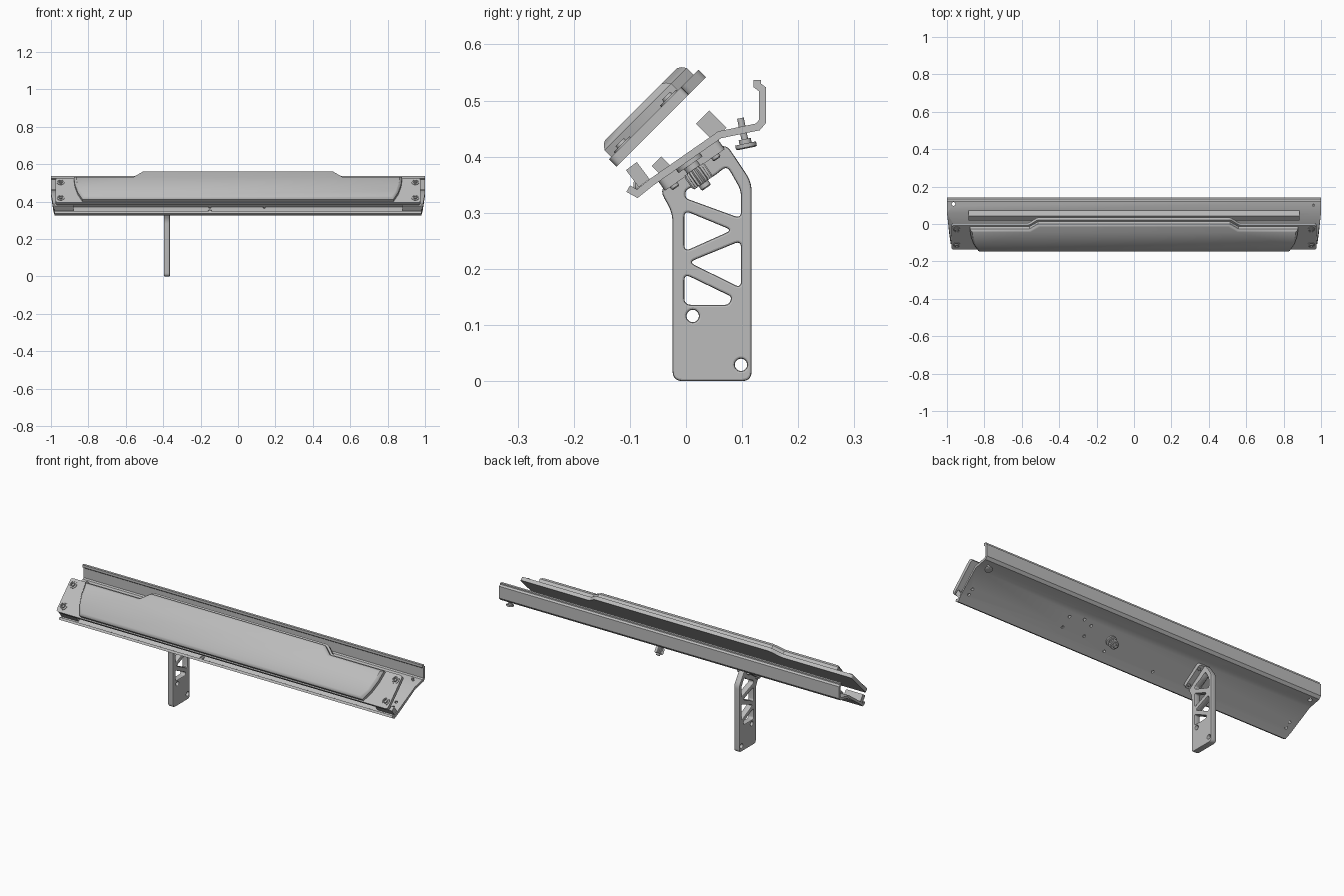
import bpy, bmesh, math
from mathutils import Matrix, Vector

cube = bpy.data.objects.get("Cube")
if cube:
    bpy.data.objects.remove(cube, do_unlink=True)

grey = bpy.data.materials.new("satin grey")
grey.use_nodes = True
colour = (0.5, 0.5, 0.5, 1)
grey.diffuse_color = colour
grey.node_tree.nodes["Principled BSDF"].inputs["Base Color"].default_value = colour


def finish(name, mesh, frame=None, smooth=True):
    if frame:
        mesh.transform(frame)
    mesh.materials.clear()
    mesh.materials.append(grey)
    ob = bpy.data.objects.new(name, mesh)
    bpy.context.collection.objects.link(ob)
    if smooth:
        bpy.ops.object.select_all(action='DESELECT')
        ob.select_set(True)
        bpy.context.view_layer.objects.active = ob
        bpy.ops.object.shade_smooth_by_angle(angle=math.radians(30))
    return ob


def axes(x, y, z, origin):
    m = Matrix((x, y, z)).transposed().to_4x4()
    m.translation = origin
    return m


def loft(name, rings, frame=None):
    """Skin equal-length rings of 3D points and cap both ends."""
    bm = bmesh.new()
    loops = [[bm.verts.new(p) for p in ring] for ring in rings]
    n = len(loops[0])
    for a, b in zip(loops, loops[1:]):
        for i in range(n):
            j = (i + 1) % n
            bm.faces.new((a[i], a[j], b[j], b[i]))
    bm.faces.new(loops[0][::-1])
    bm.faces.new(loops[-1])
    bmesh.ops.recalc_face_normals(bm, faces=bm.faces)
    mesh = bpy.data.meshes.new(name)
    bm.to_mesh(mesh)
    bm.free()
    return finish(name, mesh, frame)


def rounded(points, radius, steps=5):
    out = []
    pts = [Vector(p) for p in points]
    for i, p in enumerate(pts):
        a, b = pts[i - 1] - p, pts[(i + 1) % len(pts)] - p
        r = min(radius, a.length * 0.45, b.length * 0.45)
        a, b = p + a.normalized() * r, p + b.normalized() * r
        for k in range(steps + 1):
            t = k / steps
            out.append(a * (1 - t) ** 2 + p * 2 * t * (1 - t) + b * t * t)
    return out


def circle(r, n=24, centre=(0, 0)):
    return [Vector((centre[0] + r * math.cos(math.tau * i / n),
                    centre[1] + r * math.sin(math.tau * i / n))) for i in range(n)]


def turned(name, stages, frame, n=24):
    """Round part from (height, radius) stages."""
    return loft(name, [[(*p, h) for p in circle(r, n)] for h, r in stages], frame)


def box(name, centre, size, frame):
    cx, cy, cz = centre
    a, b, c = (s / 2 for s in size)
    ring = [(-a, -b), (a, -b), (a, b), (-a, b)]
    return loft(name, [[(cx + p, cy + q, cz + h) for p, q in ring] for h in (-c, c)], frame)


X = Vector((1, 0, 0))
slope = math.atan2(0.085, 0.122)
along = Vector((0, math.cos(slope), math.sin(slope)))
floor = axes(X, along, X.cross(along), (0, 0, 0.397))      # tray floor frame
under = axes(X, -along, X.cross(-along), (0, 0, 0.397))    # z points below the floor

# Tray: bent sheet with a front lip and a hooked back wall
path = [(-.103, .343), (-.087, .334), (-.062, .354), (.06, .439), (.128, .453),
        (.1365, .463), (.1365, .52), (.127, .527), (.127, .537)]
pts = [Vector(p) for p in path]
left, right = [], []
for i, p in enumerate(pts):
    d0 = (p - pts[i - 1]).normalized() if i else (pts[1] - p).normalized()
    d1 = (pts[i + 1] - p).normalized() if i < len(pts) - 1 else d0
    n0, n1 = Vector((-d0.y, d0.x)), Vector((-d1.y, d1.x))
    m = (n0 + n1).normalized()
    m *= 0.0065 / max(m.dot(n0), 0.5)
    left.append(p + m)
    right.append(p - m)
profile = left + right[::-1]


def end(y):
    return 1 - 0.02 * min(1, max(0, -y - 0.02) / 0.06)


tray = loft("tray", [[(s * end(p.x), p.x, p.y) for p in profile] for s in (-1, 1)])

# Small holes through the tray floor and its back ledge
bm = bmesh.new()
spots = [(x, v) for x in (-.95, .95) for v in (-.06, -.03)]
spots += [(x, v) for x in (.28, .41) for v in (-.03, .03)] + [(.33, .045), (.14, -.06), (-.15, -.06)]
for x, v in spots:
    bmesh.ops.create_cone(bm, cap_ends=True, segments=16, radius1=.007, radius2=.007, depth=.06,
                          matrix=floor @ Matrix.Translation((x, v, 0)))
bmesh.ops.create_cone(bm, cap_ends=True, segments=16, radius1=.01, radius2=.01, depth=.06,
                      matrix=Matrix.Translation((-.965, .107, .449)))
mesh = bpy.data.meshes.new("hole_cutter")
bm.to_mesh(mesh)
bm.free()
cutter = finish("hole_cutter", mesh, smooth=False)
cutter.hide_render = True
cutter.hide_viewport = True
mod = tray.modifiers.new("holes", 'BOOLEAN')
mod.operation = 'DIFFERENCE'
mod.solver = 'EXACT'
mod.object = cutter

# Long bars on the tray floor, turned to face the cover
c = math.sqrt(0.5)
U, N = Vector((0, c, c)), Vector((0, -c, c))
box("rear_bar", (0, 0, 0), (1.77, .043, .033), axes(X, N, -U, (0, .045, .455)))
box("front_bar", (0, 0, 0), (1.77, .027, .024), axes(X, N, -U, (0, -.043, .382)))
for side, s in (("left", 1), ("right", -1)):
    frame = axes(X, Vector((0, .6, -.8)), Vector((0, .8, .6)), (0, -.086, .368))
    box(side + "_end_block", (s * .93, 0, 0), (.1, .038, .024), frame)

# Cover: stepped plate with a raised chamfered pad, tilted to the front
cover = axes(X, U, N, (0, -.124, .382))


def mirrored(half):
    return half + [(-x, u) for x, u in reversed(half)]


plate = rounded(mirrored([(.975, 0), (.975, .182), (.565, .182), (.515, .226)]), .014)
loft("cover_plate", [[(*p, h) for p in plate] for h in (0, .019)], cover)


def pad(i):
    half = [(.832 - i, .006 + i), (.857 - i, .06), (.872 - i, .115), (.878 - i, .174 - i),
            (.56 - i / 2, .174 - i), (.512 - i / 2, .213 - i)]
    return mirrored(half)


loft("cover_pad", [[(*p, h) for p in pad(i)]
                   for h, i in ((.018, 0), (.036, 0), (.044, .006), (.048, .013))], cover)

# Cover screws with washers and hollow heads
for s in (-1, 1):
    for u in (.035, .152):
        turned("cover_screw", [(.018, .02), (.022, .02), (.022, .016), (.02, .015), (.02, .011),
                               (.027, .01), (.027, .006), (.022, .005)],
               cover @ Matrix.Translation((s * .948, u, 0)))

# Handle: flat blade with lattice openings and a softened rim
outline = rounded([(-.024, 0), (.117, 0), (.117, .355), (.07, .425), (-.048, .342), (-.024, .3)], .018)
openings = [
    [(-.001, .34), (.05, .365), (.073, .384), (.098, .34), (.098, .29), (-.001, .326)],
    [(-.003, .304), (.082, .269), (-.003, .231)],
    [(.098, .25), (.098, .166), (.005, .212)],
    [(-.003, .191), (.082, .15), (.076, .136), (-.003, .136)],
]
curve = bpy.data.curves.new("handle", 'CURVE')
curve.dimensions = '2D'
curve.fill_mode = 'BOTH'
curve.extrude = .012
curve.bevel_depth = .004
curve.bevel_resolution = 1
curve.offset = -.004
loops = [outline] + [rounded(o, .012) for o in openings]
loops += [circle(.011, 24, p) for p in ((.012, .116), (.098, .029))]
for loop in loops:
    sp = curve.splines.new('POLY')
    sp.points.add(len(loop) - 1)
    for q, p in zip(sp.points, loop):
        q.co = (p.x, p.y, 0, 1)
    sp.use_cyclic_u = True
temp = bpy.data.objects.new("handle_curve", curve)
bpy.context.collection.objects.link(temp)
bpy.context.view_layer.update()
mesh = bpy.data.meshes.new_from_object(temp.evaluated_get(bpy.context.evaluated_depsgraph_get()))
bpy.data.objects.remove(temp, do_unlink=True)
finish("handle", mesh, axes(Vector((0, 1, 0)), Vector((0, 0, 1)), X, (-.38, 0, 0)))

# Handle mount under the tray, with its bolts
mount = rounded([(-.415, -.064), (-.335, -.064), (-.335, .066), (-.415, .066)], .015)
loft("handle_mount", [[(p.x, -p.y, h) for p in mount] for h in (.006, .022, .026)], under)
for x in (-.403, -.347):
    for v in (-.045, .045):
        turned("mount_bolt", [(.02, .008), (.031, .008), (.033, .006)],
               under @ Matrix.Translation((x, v, 0)), 16)

# Knurled clamp knob under the tray
knob = under @ Matrix.Translation((.14, 0, 0))
turned("knob_collar", [(.005, .026), (.014, .026), (.014, .014), (.03, .014)], knob)
teeth = [p * (1 if i % 2 else .88) for i, p in enumerate(circle(.022, 40))]
loft("clamp_knob", [[(*(p * f), h) for p in teeth]
                    for h, f in ((.024, .9), (.028, 1), (.05, 1), (.054, .9))], knob)
turned("knob_tip", [(.05, .01), (.062, .01), (.064, .008)], knob)

# Lip screw and the thumb screw under the back ledge
turned("lip_screw", [(0, .008), (.012, .01), (.016, .007)],
       axes(X, Vector((0, 0, 1)), Vector((0, -1, 0)), (-.15, -.078, .347)), 16)
d = Vector((0, .2, -.98)).normalized()
turned("thumb_screw", [(-.02, .006), (.018, .006), (.018, .011), (.026, .011), (.026, .019),
                       (.033, .019), (.035, .016)],
       axes(X, d.cross(X), d, (.96, .101, .449)))
